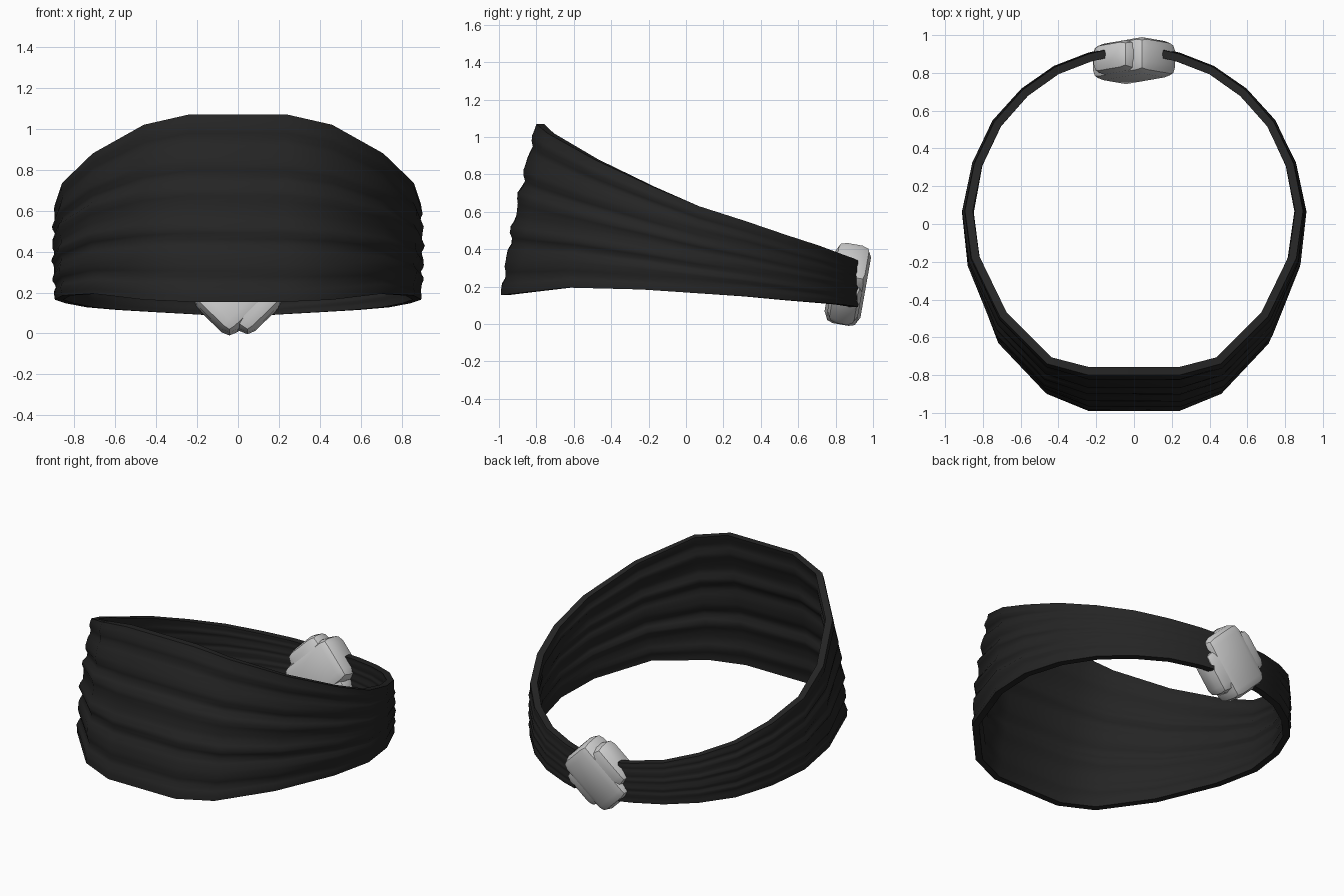
import bpy, bmesh, math
from mathutils import Matrix, Vector

if "Cube" in bpy.data.objects:
    bpy.data.objects.remove(bpy.data.objects["Cube"])


def material(name, rgb):
    m = bpy.data.materials.new(name)
    m.diffuse_color = (*rgb, 1)
    m.use_nodes = True
    m.node_tree.nodes["Principled BSDF"].inputs["Base Color"].default_value = m.diffuse_color
    return m


black = material("black fabric", (0.018, 0.018, 0.018))
grey = material("light grey fabric", (0.62, 0.62, 0.62))


def finish(bm, name, mat, angle):
    bmesh.ops.recalc_face_normals(bm, faces=bm.faces)
    me = bpy.data.meshes.new(name)
    bm.to_mesh(me)
    bm.free()
    ob = bpy.data.objects.new(name, me)
    bpy.context.collection.objects.link(ob)
    me.materials.append(mat)
    bpy.ops.object.select_all(action='DESELECT')
    ob.select_set(True)
    bpy.context.view_layer.objects.active = ob
    bpy.ops.object.shade_smooth_by_angle(angle=math.radians(angle))
    return ob


# Headband stations from front to back (right half): x, y bottom, y top, z bottom, z top
HALF = [
    (0.24, -0.99, -0.80, 0.155, 1.07), (0.46, -0.90, -0.74, 0.165, 1.02),
    (0.71, -0.635, -0.49, 0.195, 0.88), (0.86, -0.24, -0.18, 0.185, 0.735),
    (0.895, 0.06, 0.07, 0.165, 0.63), (0.845, 0.32, 0.32, 0.148, 0.55),
    (0.74, 0.545, 0.54, 0.128, 0.475), (0.59, 0.71, 0.71, 0.115, 0.42),
    (0.42, 0.83, 0.83, 0.105, 0.375), (0.24, 0.90, 0.90, 0.095, 0.35),
    (0.155, 0.92, 0.92, 0.09, 0.34),
]
stations = [(-x, *r) for x, *r in reversed(HALF)] + HALF
ROWS, THICK = 30, 0.042


def outward(i):
    a = stations[max(i - 1, 0)]
    b = stations[min(i + 1, len(stations) - 1)]
    return Vector((b[1] - a[1], -(b[0] - a[0]), 0)).normalized()


# Headband: a closed cross-section of wrinkled cloth swept around the head
bm = bmesh.new()
rings = []
for i, (x, yb, yt, zb, zt) in enumerate(stations):
    n = outward(i)
    size = min(1, (zt - zb) / 0.6)
    outer, inner = [], []
    for r in range(ROWS + 1):
        t = r / ROWS
        fade = min(1, 8 * t, 8 * (1 - t))
        wave = (math.sin(2 * math.pi * 5.5 * t + 0.8 * math.sin(i * 0.6) + 0.5)
                + 0.5 * math.sin(2 * math.pi * 9 * t + 0.5 * i))
        push = (0.010 * wave * size * fade + 0.012 * math.sin(math.pi * t)) * size
        p = Vector((x, yb + (yt - yb) * t, zb + (zt - zb) * t)) + n * push
        outer.append(bm.verts.new(p))
        inner.append(bm.verts.new(p - n * THICK))
    rings.append(outer + inner[::-1])
for a, b in zip(rings, rings[1:]):
    for k in range(len(a)):
        j = (k + 1) % len(a)
        bm.faces.new((a[k], a[j], b[j], b[k]))
for ring in (rings[0], rings[-1]):
    for k in range(ROWS):
        bm.faces.new((ring[k], ring[k + 1], ring[-2 - k], ring[-1 - k]))
finish(bm, "headband", black, 60)


# Back knot: two soft rounded blocks crossing in an X, leaning backwards
def knot_block(name, tilt, size):
    bm = bmesh.new()
    bmesh.ops.create_cube(bm, size=1, matrix=Matrix.Diagonal((*size, 1)))
    bmesh.ops.bevel(bm, geom=bm.edges[:], offset=0.055, segments=2,
                    profile=0.5, affect='EDGES')
    bm.transform(Matrix.Translation((0, 0.865, 0.212))
                 @ Matrix.Rotation(math.radians(-10), 4, 'X')
                 @ Matrix.Rotation(math.radians(tilt), 4, 'Y'))
    finish(bm, name, grey, 30)


knot_block("knot_over", 45, (0.28, 0.195, 0.40))
knot_block("knot_under", -45, (0.27, 0.165, 0.40))
